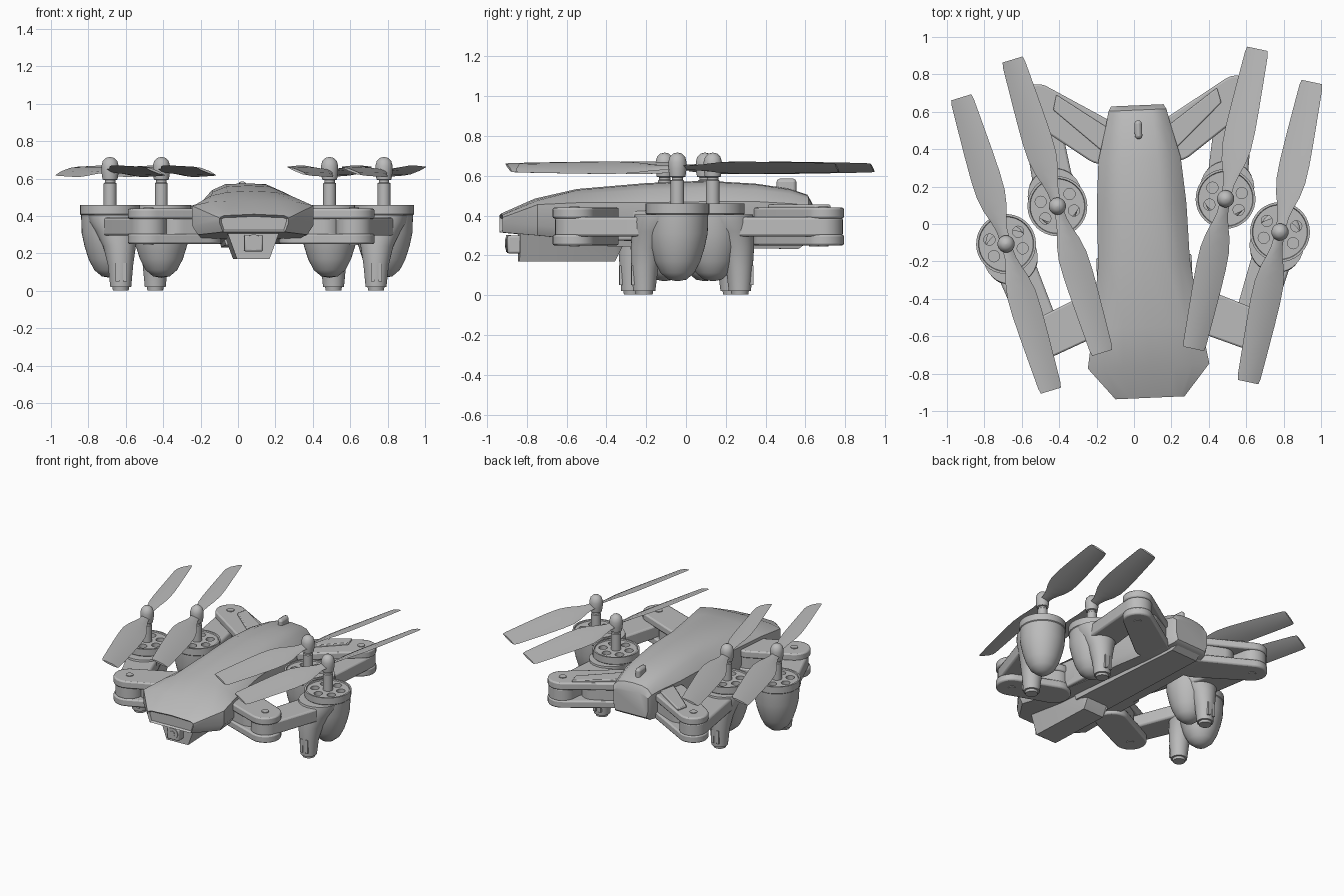
import bpy, bmesh
from math import sin, cos, pi, radians, tan
from mathutils import Matrix, Vector
from mathutils.geometry import convex_hull_2d

cube = bpy.data.objects.get("Cube")
if cube:
    bpy.data.objects.remove(cube, do_unlink=True)

grey = bpy.data.materials.new("light_grey")
grey.use_nodes = True
colour = (0.5, 0.5, 0.5, 1)
grey.diffuse_color = colour
grey.node_tree.nodes["Principled BSDF"].inputs["Base Color"].default_value = colour

# The whole aircraft sits slightly turned about z
PLACE = Matrix.Translation((0.045, 0, 0)) @ Matrix.Rotation(radians(2.5), 4, 'Z')
LEFT, RIGHT, CENTRE = (1, "left_"), (-1, "right_"), (1, "")
parts = []


def finish(name, bm, sides=(LEFT, RIGHT), bevel=0):
    """Make the part once for each side asked for."""
    made = []
    for side, prefix in sides:
        copy = bm.copy()
        copy.transform(PLACE @ Matrix.Diagonal((side, 1, 1, 1)))
        bmesh.ops.recalc_face_normals(copy, faces=copy.faces)
        mesh = bpy.data.meshes.new(prefix + name)
        copy.to_mesh(mesh)
        copy.free()
        mesh.materials.append(grey)
        ob = bpy.data.objects.new(prefix + name, mesh)
        bpy.context.collection.objects.link(ob)
        if bevel:
            mod = ob.modifiers.new("soft_edges", 'BEVEL')
            mod.width, mod.segments = bevel, 2
            mod.limit_method, mod.angle_limit = 'ANGLE', radians(50)
        made.append(ob)
        parts.append(ob)
    bm.free()
    return made


def loft(bm, rings):
    """Skin a list of equal rings and cap both ends; returns the caps."""
    vs = [[bm.verts.new(p) for p in ring] for ring in rings]
    n = len(vs[0])
    for a, b in zip(vs, vs[1:]):
        for i in range(n):
            j = (i + 1) % n
            bm.faces.new((a[i], a[j], b[j], b[i]))
    return bm.faces.new(vs[0]), bm.faces.new(vs[-1])


def circle(x, y, r, n=32):
    return [(x + r * cos(2 * pi * i / n), y + r * sin(2 * pi * i / n)) for i in range(n)]


def prism(bm, outline, z0, z1):
    loft(bm, [[(x, y, z) for x, y in outline] for z in (z0, z1)])


def lathe(bm, profile, x, y, n=32):
    loft(bm, [[(a, b, z) for a, b in circle(x, y, r, n)] for r, z in profile])


def link(a, ra, b, rb):
    """Outline wrapped round two circles."""
    pts = [Vector(p) for p in circle(*a, ra) + circle(*b, rb)]
    return [tuple(pts[i]) for i in convex_hull_2d(pts)]


def box(bm, x, y, z, sx, sy, sz):
    m = Matrix.Translation((x, y, z)) @ Matrix.Diagonal((sx, sy, sz, 1))
    bmesh.ops.create_cube(bm, size=1, matrix=m)


# Body shell: station, half width, bottom, shoulder, top, roof half width
stations = [(-.93, .185, .315, .39, .41, .15), (-.76, .325, .30, .455, .485, .2),
            (-.55, .29, .28, .465, .533, .18), (-.2, .245, .27, .465, .563, .165),
            (.1, .24, .26, .47, .575, .155), (.35, .22, .25, .47, .56, .14),
            (.52, .175, .25, .46, .535, .12), (.61, .155, .26, .45, .505, .11),
            (.635, .14, .28, .43, .46, .1)]
rings = []
for y, w, zb, zs, zt, tw in stations:
    half = [(w * .9, zb), (w, zb + .05), (w, zs),
            (tw + .3 * (w - tw), zs + .65 * (zt - zs)), (tw * .7, zt - .005)]
    ring = half + [(0, zt)] + [(-x, z) for x, z in reversed(half)]
    rings.append([(x, y, z) for x, z in ring])
bm = bmesh.new()
nose, tail = loft(bm, rings)
bmesh.ops.recalc_face_normals(bm, faces=bm.faces)
bmesh.ops.inset_individual(bm, faces=[nose], thickness=.012, depth=-.015)
finish("body_shell", bm, [CENTRE])

# Side blocks behind the front brackets
bm = bmesh.new()
box(bm, .2, -.3, .35, .11, .26, .15)
finish("side_block", bm, bevel=.01)

# Belly battery bar
bm = bmesh.new()
loft(bm, [[(s * w, y, z) for s, z in ((-1, .32), (1, .32), (.85, zb), (-.85, zb))]
          for y, w, zb in ((-.4, .15, .245), (.56, .13, .232), (.6, .12, .26))])
finish("belly_bar", bm, [CENTRE])

# Camera housing under the nose
bm = bmesh.new()
loft(bm, [[(s * w, y, z) for s, z in ((-1, .33), (1, .33), (.6, zb), (-.6, zb))]
          for y, w, zb in ((-.84, .145, .17), (-.36, .145, .17), (-.32, .145, .25))])
finish("camera_housing", bm, [CENTRE])

bm = bmesh.new()
box(bm, 0, -.86, .255, .1, .08, .09)
finish("camera_block", bm, [CENTRE], bevel=.01)

bm = bmesh.new()
for r, y0, y1 in ((.042, -.88, -.905), (.02, -.9, -.91)):
    loft(bm, [[(x, y, z) for x, z in circle(0, .26, r, 24)] for y in (y0, y1)])
finish("camera_lens", bm, [CENTRE])

# Power switch on the tail
bm = bmesh.new()
prism(bm, link((0, .475), .02, (0, .535), .02), .5, .585)
finish("power_switch", bm, [CENTRE], bevel=.016)

# Raised panels on the rear brackets
bm = bmesh.new()
prism(bm, [(.43, .71), (.16, .52), (.16, .39), (.2, .4), (.45, .63)], .43, .455)
finish("rear_bracket_panel", bm, bevel=.006)

# Folding arms: name, hinge, bracket root and its radius, hinge radius, motor, foot offset
arms = [("front", (.55, -.585), (.27, -.465), .115, .11, (.733, -.075), (-.05, -.165)),
        ("rear", (.53, .668), (.2, .45), .12, .103, (.45, .115), (.027, .135))]
for name, hinge, root, r_root, r_hinge, motor, foot in arms:
    mx, my = motor
    mid = [a + .45 * (b - a) for a, b in zip(root, hinge)]

    # Hinge bracket plates with a filled root
    bm = bmesh.new()
    outline = link(root, r_root, hinge, r_hinge)
    prism(bm, outline, .385, .44)
    prism(bm, outline, .25, .305)
    finish(name + "_bracket_plates", bm, bevel=.01)
    bm = bmesh.new()
    prism(bm, link(root, r_root * .93, mid, r_hinge * .85), .27, .42)
    finish(name + "_bracket_core", bm)

    # Hinge screws
    bm = bmesh.new()
    for z0, z1 in ((.43, .445), (.245, .26)):
        prism(bm, circle(*hinge, .026, 20), z0, z1)
    finish(name + "_hinge_screws", bm)

    # Arm
    bm = bmesh.new()
    prism(bm, link(hinge, .097, motor, .11), .295, .392)
    finish(name + "_arm", bm, bevel=.012)

    # Motor pod with vent holes cut in its lid
    bm = bmesh.new()
    lathe(bm, [(.002, .07), (.045, .078), (.085, .112), (.115, .17), (.137, .24),
               (.152, .31), (.155, .405), (.16, .41), (.16, .46), (.148, .46),
               (.145, .452), (.002, .452)], mx, my, 40)
    pods = finish(name + "_motor_pod", bm)
    bm = bmesh.new()
    for i in range(6):
        a = pi * i / 3 + .3
        prism(bm, circle(mx + .092 * cos(a), my + .092 * sin(a), .03, 20), .33, .5)
    cutters = finish("vent_cutter", bm)
    for pod, cutter in zip(pods, cutters):
        mod = pod.modifiers.new("vents", 'BOOLEAN')
        mod.operation, mod.object, mod.solver = 'DIFFERENCE', cutter, 'EXACT'
        bpy.context.view_layer.objects.active = pod
        bpy.ops.object.modifier_apply(modifier=mod.name)
        parts.remove(cutter)
        bpy.data.objects.remove(cutter, do_unlink=True)

    # Landing leg flowing from the pod down to a foot
    bm = bmesh.new()
    fx, fy = foot
    leg = [(1, .042, .003), (1, .045, .02), (1, .056, .022), (.98, .068, .14),
           (.88, .088, .24), (.66, .118, .32), (.5, .14, .37), (.42, .145, .405)]
    loft(bm, [[(x, y, z) for x, y in circle(mx + fx * t, my + fy * t, r)] for t, r, z in leg])
    finish(name + "_landing_leg", bm)

    # Paired bars on the foot
    bm = bmesh.new()
    way = 1 if fy > 0 else -1
    for dx in (-.02, .02):
        box(bm, mx + fx + dx, my + fy + way * .053, .1, .02, .026, .1)
    finish(name + "_foot_bars", bm)

    # Rotor shaft and domed cap
    bm = bmesh.new()
    lathe(bm, [(.034, .44), (.034, .575), (.028, .58), (.028, .592), (.04, .595),
               (.046, .635), (.046, .668), (.039, .694), (.022, .711), (.002, .716)], mx, my, 24)
    finish(name + "_rotor_hub", bm)

    # Two pitched blades; both sides pitch the same way round
    sections = [(0, .025), (.08, .03), (.14, .045), (.2, .064), (.28, .078),
                (.38, .08), (.5, .076), (.65, .069), (.79, .062), (.82, .056)]
    shape = [(-1, 0), (-.5, .007), (.4, .008), (1, 0), (.4, -.006), (-.5, -.006)]
    for side in (LEFT, RIGHT):
        pitch = side[0] * tan(radians(21))
        bm = bmesh.new()
        for turn in (0, pi):
            m = (Matrix.Translation((mx, my, .64))
                 @ Matrix.Rotation(turn - radians(14.5), 4, 'Z'))
            loft(bm, [[m @ Vector((s * c, y, t + s * c * pitch)) for s, t in shape]
                      for y, c in sections])
        finish(name + "_rotor_blades", bm, [side])

# Smooth shading with crisp edges
for ob in parts:
    bpy.ops.object.select_all(action='DESELECT')
    ob.select_set(True)
    bpy.context.view_layer.objects.active = ob
    bpy.ops.object.shade_smooth_by_angle(angle=radians(35))
